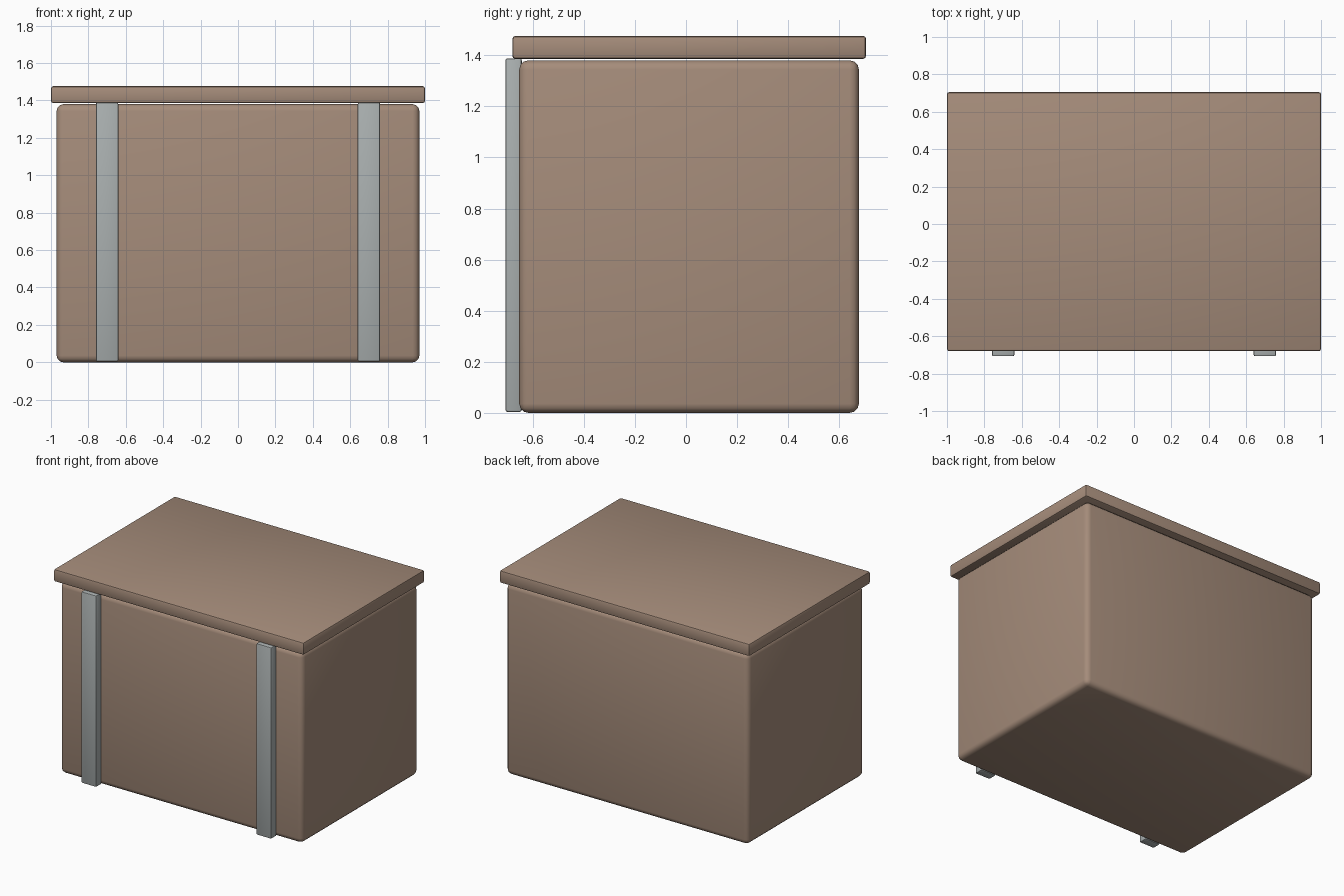
import bpy

old = bpy.data.objects.get("Cube")
if old:
    bpy.data.objects.remove(old, do_unlink=True)


def material(name, colour):
    mat = bpy.data.materials.new(name)
    mat.use_nodes = True
    mat.diffuse_color = (*colour, 1)
    mat.node_tree.nodes["Principled BSDF"].inputs["Base Color"].default_value = (*colour, 1)
    return mat


def rounded_box(name, low, high, bevel, segments, mat):
    """Box between two corners with rounded edges."""
    centre = [(a + b) / 2 for a, b in zip(low, high)]
    bpy.ops.mesh.primitive_cube_add(size=1, location=centre)
    box = bpy.context.object
    box.name = name
    box.scale = [b - a for a, b in zip(low, high)]
    bpy.ops.object.transform_apply(location=False, rotation=False, scale=True)
    mod = box.modifiers.new("rounded_edges", "BEVEL")
    mod.width = bevel
    mod.segments = segments
    bpy.ops.object.modifier_apply(modifier=mod.name)
    bpy.ops.object.shade_smooth_by_angle(angle=0.6)
    box.data.materials.append(mat)
    return box


brown = material("warm_brown", (0.376, 0.262, 0.195))
grey = material("metal_grey", (0.402, 0.434, 0.434))

# Chest body and overhanging lid
rounded_box("body", (-0.97, -0.653, 0), (0.97, 0.677, 1.38), 0.036, 3, brown)
rounded_box("lid", (-1, -0.68, 1.386), (1, 0.705, 1.476), 0.012, 2, brown)

# Pair of upright straps on the front
for side, x in (("left", 0.7), ("right", -0.7)):
    rounded_box(side + "_strap", (x - 0.06, -0.707, 0.004),
                (x + 0.06, -0.643, 1.388), 0.008, 2, grey)
